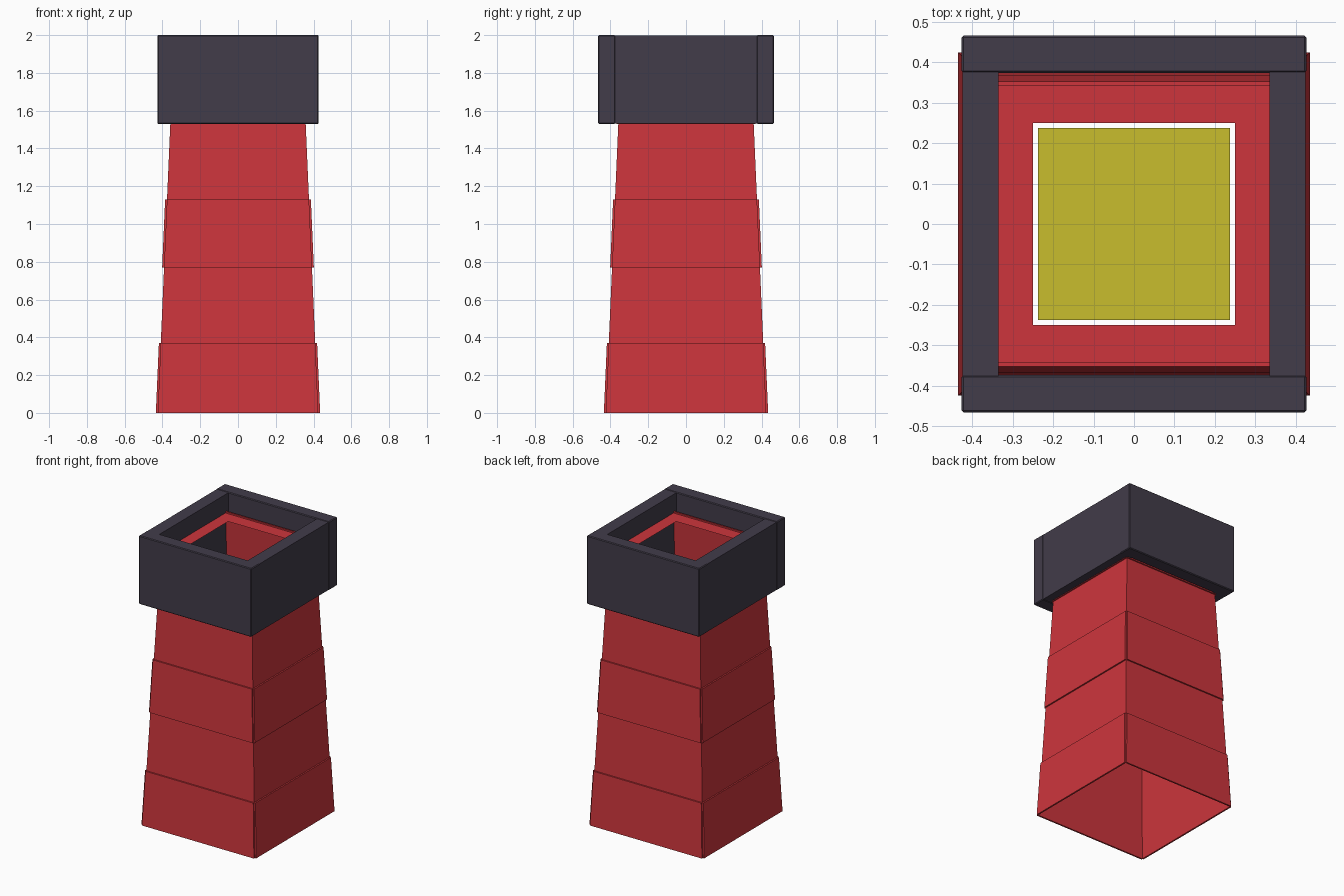
import bpy, bmesh
from mathutils import Matrix
from math import pi

if "Cube" in bpy.data.objects:
    bpy.data.objects.remove(bpy.data.objects["Cube"])


def material(name, rgb):
    m = bpy.data.materials.new(name)
    m.diffuse_color = (*rgb, 1)
    m.use_nodes = True
    m.node_tree.nodes["Principled BSDF"].inputs["Base Color"].default_value = m.diffuse_color
    return m


RED = material("red", (0.61, 0.036, 0.045))
DARK = material("dark slate", (0.054, 0.045, 0.068))
YELLOW = material("yellow", (0.584, 0.515, 0.026))


def half(z):
    """Half width of the tapering shaft at height z."""
    return 0.425 - 0.0435 * z


def finish(name, bm, mat):
    bmesh.ops.recalc_face_normals(bm, faces=bm.faces)
    me = bpy.data.meshes.new(name)
    bm.to_mesh(me)
    bm.free()
    me.materials.append(mat)
    ob = bpy.data.objects.new(name, me)
    bpy.context.collection.objects.link(ob)
    return ob


def ring(bm, h, z):
    return [bm.verts.new((x * h, y * h, z)) for x, y in ((-1, -1), (1, -1), (1, 1), (-1, 1))]


def box(name, x, y, z, mat, bevel=0):
    bm = bmesh.new()
    bmesh.ops.create_cube(bm, size=1)
    for v in bm.verts:
        v.co = [r[0] if c < 0 else r[1] for c, r in zip(v.co, (x, y, z))]
    ob = finish(name, bm, mat)
    if bevel:
        mod = ob.modifiers.new("edge", "BEVEL")
        mod.width = bevel
        mod.segments = 1
    return ob


# Hollow tapering shaft, open below, with a flat inward rim on top
TOP = 1.87
bm = bmesh.new()
rings = [ring(bm, half(z), z) for z in (0.005, 0.37, 0.77, 1.13, 1.53, TOP)]
rings.append(ring(bm, 0.25, TOP))
for a, b in zip(rings, rings[1:]):
    for i in range(4):
        j = (i + 1) % 4
        bm.faces.new((a[i], a[j], b[j], b[i]))
finish("shaft", bm, RED)

# Three bands of thin sloping plates, one plate per side
for n, (lo, hi) in enumerate(((0.0, 0.37), (0.77, 1.13), (1.53, 1.88))):
    for side in range(4):
        bm = bmesh.new()
        bmesh.ops.create_cube(bm, size=1)
        for v in bm.verts:
            z = lo if v.co.z < 0 else hi
            h = half(z)
            y = -h - 0.01 if v.co.y < 0 else -h + 0.001
            v.co = (h if v.co.x > 0 else -h, y, z)
        bm.transform(Matrix.Rotation(side * pi / 2, 4, "Z"))
        finish(f"band_{n + 1}_plate_{side + 1}", bm, RED)

# Heavy square collar made of four slabs
for s, end, flank in ((-1, "front", "left"), (1, "back", "right")):
    box(f"collar_{end}", (-0.427, 0.427), sorted((s * 0.374, s * 0.466)),
        (1.53, 2.0), DARK, 0.005)
    box(f"collar_{flank}", sorted((s * 0.335, s * 0.424)), (-0.376, 0.376),
        (1.533, 1.997), DARK)

# Glowing panel inside the shaft
bm = bmesh.new()
bm.faces.new(ring(bm, 0.237, 1.0))
finish("inner_glow_panel", bm, YELLOW)
